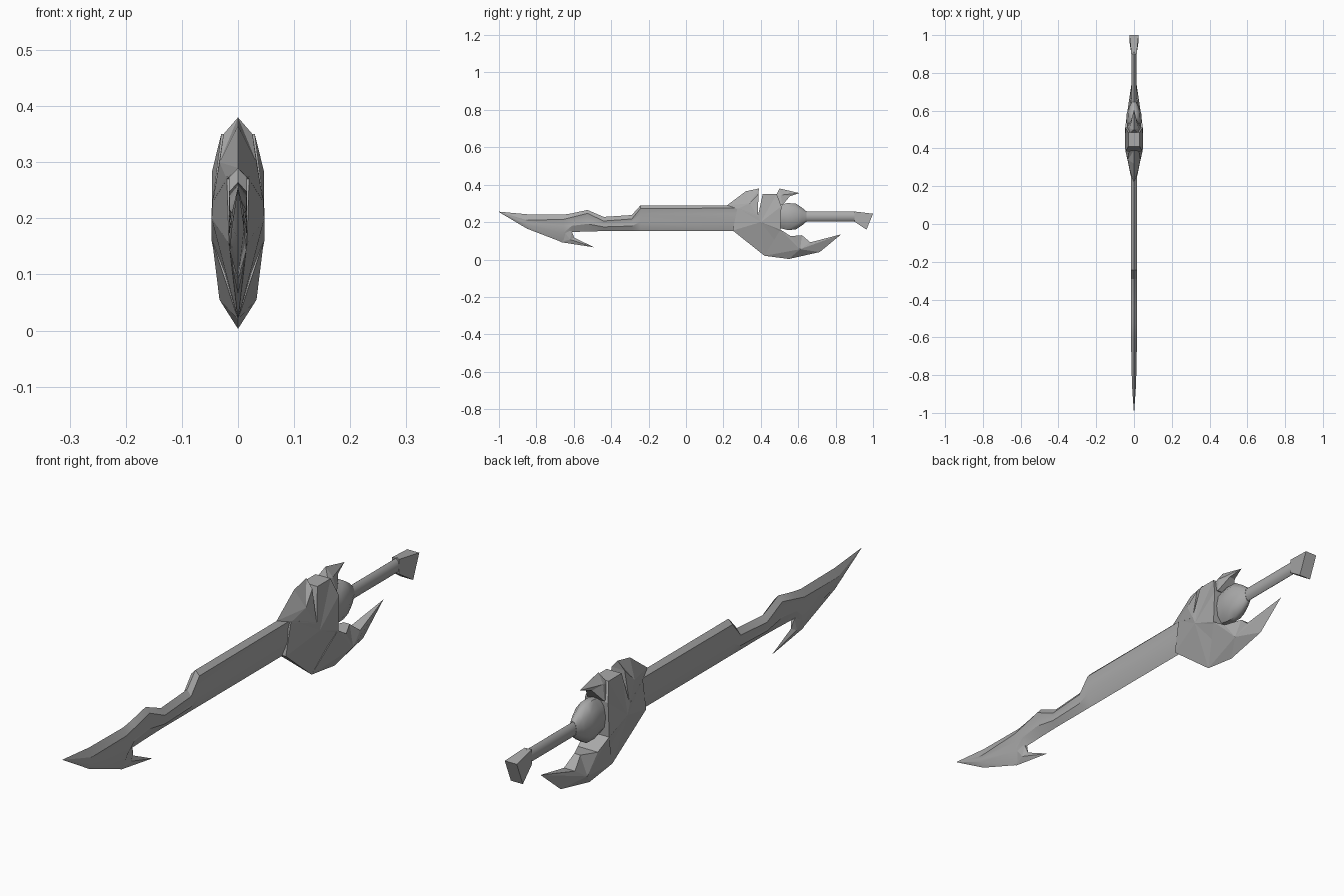
import bpy, bmesh, math

cube = bpy.data.objects.get("Cube")
if cube:
    bpy.data.objects.remove(cube)

steel = bpy.data.materials.new("grey steel")
steel.use_nodes = True
GREY = (0.4, 0.4, 0.4, 1)
steel.diffuse_color = GREY
steel.node_tree.nodes["Principled BSDF"].inputs["Base Color"].default_value = GREY


def finish(name, bm, smooth=None):
    bmesh.ops.remove_doubles(bm, verts=bm.verts, dist=0.0005)
    bmesh.ops.recalc_face_normals(bm, faces=bm.faces)
    mesh = bpy.data.meshes.new(name)
    bm.to_mesh(mesh)
    bm.free()
    mesh.materials.append(steel)
    obj = bpy.data.objects.new(name, mesh)
    bpy.context.collection.objects.link(obj)
    if smooth:
        bpy.ops.object.select_all(action="DESELECT")
        obj.select_set(True)
        bpy.context.view_layer.objects.active = obj
        bpy.ops.object.shade_smooth_by_angle(angle=math.radians(smooth))
    return obj


def plate(name, outline, centre):
    """Faceted mirrored plate: (y, z, half width) rim, fanned to a raised centre."""
    bm = bmesh.new()
    rims = []
    for side in (1, -1):
        rim = [bm.verts.new((side * w, y, z)) for y, z, w in outline]
        y, z, w = centre
        hub = bm.verts.new((side * w, y, z))
        for i, v in enumerate(rim):
            bm.faces.new((rim[i - 1], v, hub))
        rims.append(rim)
    a, b = rims
    for i in range(len(a)):
        if outline[i][2] + outline[i - 1][2] > 0:
            bm.faces.new((a[i - 1], a[i], b[i], b[i - 1]))
    bmesh.ops.dissolve_degenerate(bm, edges=bm.edges, dist=0.0003)
    return finish(name, bm)


def loft(name, rings, smooth=None):
    """Skin closed rings of equal count and cap both ends."""
    bm = bmesh.new()
    loops = [[bm.verts.new(p) for p in ring] for ring in rings]
    for a, b in zip(loops, loops[1:]):
        for i in range(len(a)):
            bm.faces.new((a[i - 1], a[i], b[i], b[i - 1]))
    bm.faces.new(loops[0])
    bm.faces.new(loops[-1])
    bmesh.ops.dissolve_degenerate(bm, edges=bm.edges, dist=0.0003)
    return finish(name, bm, smooth)


def oval(y, z, rx, rz, sides):
    return [(rx * math.cos(math.tau * i / sides), y, z + rz * math.sin(math.tau * i / sides))
            for i in range(sides)]


# Blade: spine, bevel ridge, shallow fuller, lower bulge and cutting edge
def blade_section(y, top, ridge, bottom, w):
    h = ridge - bottom
    half = [(w, ridge), (w * 0.7, ridge - h * 0.25), (w, bottom + h * 0.42)]
    right = [(x, y, z) for x, z in half]
    left = [(-x, y, z) for x, z in reversed(half)]
    return [(0, y, top)] + right + [(0, y, bottom)] + left


stations = [
    (-1.0, 0.256, 0.255, 0.254, 0.0005), (-0.85, 0.242, 0.21, 0.165, 0.011),
    (-0.655, 0.24, 0.215, 0.09, 0.015), (-0.61, 0.247, 0.226, 0.147, 0.015),
    (-0.527, 0.265, 0.247, 0.15, 0.016), (-0.44, 0.228, 0.206, 0.152, 0.016),
    (-0.29, 0.238, 0.217, 0.152, 0.016), (-0.243, 0.29, 0.273, 0.152, 0.016),
    (0.3, 0.29, 0.275, 0.152, 0.016)]
loft("blade", [blade_section(*s) for s in stations], smooth=32)

# Barb swept back under the blade tip
plate("blade_barb",
      [(-0.67, 0.093, 0), (-0.66, 0.16, 0.012), (-0.61, 0.15, 0.006),
       (-0.598, 0.117, 0), (-0.49, 0.065, 0)], (-0.62, 0.107, 0.009))

# Guard: main body, front fin, top hook and lower horn
plate("guard_body",
      [(0.25, 0.155, 0.016), (0.275, 0.275, 0.02), (0.385, 0.235, 0.045),
       (0.41, 0.35, 0.03), (0.485, 0.35, 0.03), (0.51, 0.285, 0.046),
       (0.505, 0.16, 0.047), (0.56, 0.125, 0.04), (0.55, 0.003, 0), (0.42, 0.02, 0)],
      (0.4, 0.2, 0.047))
plate("guard_fin",
      [(0.22, 0.29, 0), (0.32, 0.365, 0), (0.39, 0.38, 0), (0.387, 0.35, 0.026),
       (0.385, 0.23, 0.045), (0.275, 0.27, 0.02)], (0.34, 0.3, 0.033))
plate("guard_hook",
      [(0.44, 0.33, 0.02), (0.485, 0.35, 0.018), (0.5, 0.38, 0), (0.607, 0.355, 0),
       (0.555, 0.338, 0.012), (0.515, 0.29, 0.035)], (0.507, 0.345, 0.024))
plate("guard_horn",
      [(0.505, 0.16, 0.046), (0.56, 0.125, 0.04), (0.62, 0.13, 0.012),
       (0.665, 0.092, 0.022), (0.83, 0.135, 0), (0.715, 0.04, 0),
       (0.55, 0.003, 0), (0.42, 0.02, 0)], (0.61, 0.055, 0.033))

# Rounded collar between guard and grip
loft("collar", [oval(y, 0.23, r * 0.52, r, 10) for y, r in
                ((0.48, 0.06), (0.54, 0.075), (0.585, 0.074), (0.62, 0.05), (0.645, 0.028))],
     smooth=50)

# Grip
loft("grip", [oval(y, 0.23, 0.014, 0.027, 8) for y in (0.6, 0.91)], smooth=50)


# Flared pommel
def box_ring(y_top, z_top, y_bottom, z_bottom, w):
    return [(-w, y_top, z_top), (w, y_top, z_top), (w, y_bottom, z_bottom), (-w, y_bottom, z_bottom)]


loft("pommel", [box_ring(0.9, 0.257, 0.9, 0.203, 0.014),
                box_ring(1.0, 0.245, 0.965, 0.16, 0.024)])
